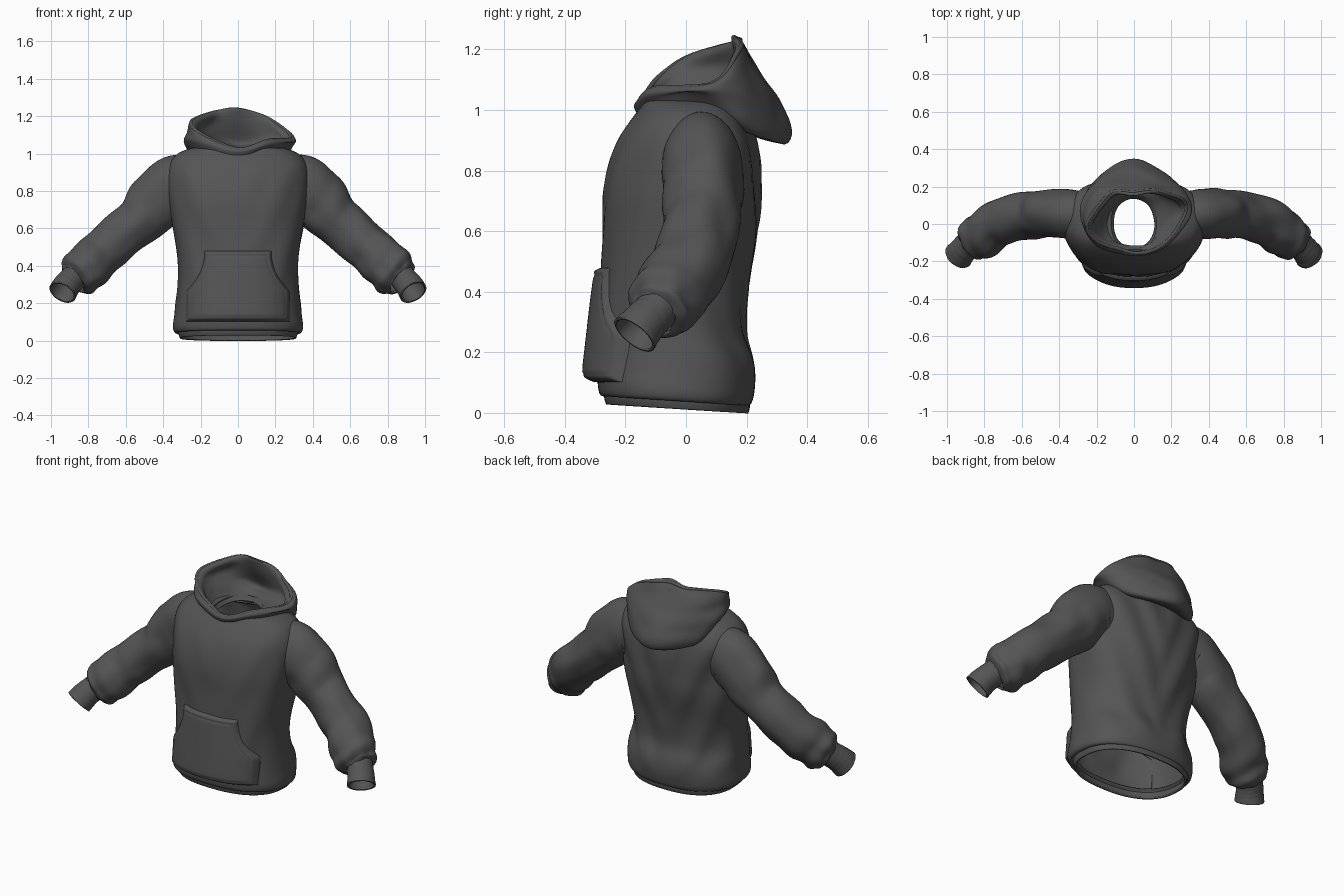
import bpy, bmesh
from math import sin, cos, pi, exp
from mathutils import Vector, noise

if "Cube" in bpy.data.objects:
    bpy.data.objects.remove(bpy.data.objects["Cube"])

GREY = (0.09, 0.09, 0.09, 1)
fabric = bpy.data.materials.new("dark grey fabric")
fabric.use_nodes = True
fabric.diffuse_color = GREY
fabric.node_tree.nodes["Principled BSDF"].inputs["Base Color"].default_value = GREY
fabric.node_tree.nodes["Principled BSDF"].inputs["Roughness"].default_value = 0.9


def spline(keys, steps, closed=False):
    """Smooth curve through keys of any dimension."""
    keys = [Vector(k) for k in keys]
    n, out = len(keys), []
    pick = (lambda i: keys[i % n]) if closed else (lambda i: keys[max(0, min(n - 1, i))])
    for i in range(n if closed else n - 1):
        a, b, c, d = (pick(i + k) for k in (-1, 0, 1, 2))
        for s in range(steps):
            t = s / steps
            out.append(b + (c - a) * t / 2 + (a * 2 - b * 5 + c * 4 - d) * t * t / 2
                       + (b * 3 - a - c * 3 + d) * t ** 3 / 2)
    return out if closed else out + [keys[-1]]


def grid_object(name, rows, closed=True, thickness=0.012):
    """Skin rows of points into one smooth sheet of cloth."""
    bm = bmesh.new()
    grid = [[bm.verts.new(p) for p in row] for row in rows]
    n = len(rows[0])
    for lo, hi in zip(grid, grid[1:]):
        for j in range(n if closed else n - 1):
            k = (j + 1) % n
            bm.faces.new((lo[j], lo[k], hi[k], hi[j]))
    bmesh.ops.recalc_face_normals(bm, faces=bm.faces)
    mesh = bpy.data.meshes.new(name)
    bm.to_mesh(mesh)
    bm.free()
    mesh.materials.append(fabric)
    obj = bpy.data.objects.new(name, mesh)
    bpy.context.collection.objects.link(obj)
    if thickness:
        mod = obj.modifiers.new("cloth thickness", "SOLIDIFY")
        mod.thickness, mod.offset = thickness, 0
    bpy.ops.object.select_all(action="DESELECT")
    obj.select_set(True)
    bpy.context.view_layer.objects.active = obj
    bpy.ops.object.shade_smooth_by_angle(angle=0.9)


def power(v, e):
    return abs(v) ** e * (1 if v > 0 else -1)


# Torso sections: height, half width, front y, back y
BODY = [(.085, .30, -.25, .19), (.06, .33, -.275, .205), (.09, .342, -.285, .218),
        (.16, .332, -.285, .222), (.27, .32, -.28, .19), (.42, .32, -.275, .2),
        (.6, .345, -.27, .23), (.72, .36, -.265, .235), (.82, .37, -.245, .235),
        (.9, .37, -.215, .225), (.96, .35, -.18, .205), (1.0, .31, -.15, .18),
        (1.025, .23, -.14, .17), (1.015, .12, -.135, .15)]
HEM = [(.03, .305, -.258, .2), (.05, .312, -.264, .205), (.08, .315, -.264, .205)]
SQUARE = 2.4


def section(z, w, front, back, folds=0):
    ring = []
    for j in range(96):
        a = 2 * pi * j / 96
        x = w * power(cos(a), 2 / SQUARE)
        y = (front + back) / 2 + (back - front) / 2 * power(sin(a), 2 / SQUARE)
        tilt = -.03 * (y + .26) / .46 * max(0, min(1, (.2 - z) / .1))
        # soft drapes: V folds on the back, slanted pulls at the front
        drape = sin(34 * (abs(x) - .45 * z)) * (.008 if sin(a) > 0 else .003)
        drape *= min(1, abs(sin(a)) * 1.5)
        drape += .009 * noise.noise(Vector((x * 6, y * 6, z * 3)))
        k = 1 + folds * drape / .3
        ring.append((x * k, y * k, z + tilt))
    return ring


def fold_weight(z):
    return max(0, min(1, (z - .1) / .1, (1 - z) / .1))


grid_object("torso", [section(*r, fold_weight(r[0])) for r in spline(BODY, 6)])
grid_object("hem_band", [section(*r) for r in spline(HEM, 3)])


# Kangaroo pocket, bulging away from the torso front
def torso_front(x, z):
    for lo, hi in zip(BODY[1:], BODY[2:]):
        if lo[0] <= z <= hi[0]:
            t = (z - lo[0]) / (hi[0] - lo[0])
            w, f, b = (p + (q - p) * t for p, q in zip(lo[1:], hi[1:]))
            return (f + b) / 2 - (b - f) / 2 * (1 - abs(x / w) ** SQUARE) ** (1 / SQUARE)


def pocket_point(u, v):
    z = .1 + .38 * v
    half = .18 + .1 * (1 - max(0, (z - .26) / .22)) ** 2.2
    x = half * u
    edge = min(half - abs(x), z - .1, .48 - z)
    puff = (.026 + .034 * (1 - v) ** .7) * (1 - .3 * u * u)
    seam = 1 - .12 * exp(-((edge - .026) / .005) ** 2)
    round_off = min(1, edge / (.012 + .012 * (1 - v)))
    lift = puff * round_off ** .5 * seam - .012 * (edge < .001)
    return (x, torso_front(x, z) - lift, z)


def spaced(n):
    return [.5 - .5 * cos(pi * i / n) for i in range(n + 1)]


grid_object("front_pocket", [[pocket_point(2 * u - 1, v) for u in spaced(60)]
                             for v in spaced(50)], closed=False, thickness=0)


# Sleeves and cuffs: path x, y, z, then the two radii
SLEEVE = [(.29, .05, .825, .12, .16), (.35, .052, .815, .125, .165),
          (.44, .055, .738, .125, .15), (.54, .05, .63, .118, .124),
          (.69, .02, .505, .12, .122), (.79, -.045, .405, .122, .122),
          (.85, -.085, .345, .105, .11), (.873, -.1, .325, .07, .075)]
CUFF = [(.845, -.06, .38, .064, .064), (.885, -.105, .33, .066, .066),
        (.915, -.14, .295, .069, .069), (.938, -.17, .258, .076, .072)]


def tube(keys, side, wrinkle):
    path = spline(keys, 12)
    rows = []
    for i, p in enumerate(path):
        lo, hi = path[max(0, i - 1)], path[min(len(path) - 1, i + 1)]
        along = Vector((hi - lo)[:3]).normalized()
        across = (Vector((0, 1, 0)) - along * along.y).normalized()
        up = along.cross(across)
        t = i / (len(path) - 1)
        row = []
        for j in range(48):
            a = 2 * pi * j / 48
            out = across * cos(a) * p[3] + up * sin(a) * p[4]
            crease = sin(t * 40 + 2.2 * sin(a + 1) + side) * (.2 + t * t) * .045
            crease += .1 * noise.noise(Vector((t * 7, cos(a) * 1.5, sin(a) * 1.5 + side)))
            crease += .05 * sin(a * 7) * max(0, t - .75) * 4
            q = Vector(p[:3]) + out * (1 + wrinkle * crease * min(1, t * 3))
            row.append((q.x * side, q.y, q.z))
        rows.append(row)
    return rows


for label, side in (("left", 1), ("right", -1)):
    grid_object(label + "_sleeve", tube(SLEEVE, side, 1))
    grid_object(label + "_cuff", tube(CUFF, side, .15), thickness=.01)

# Hood: loops run from the front centre round by the model's left
FOLD = [(0, -.16, .99), (.16, -.105, 1.025), (.27, .03, 1.05), (.21, .21, .93),
        (0, .33, .89), (-.21, .21, .93), (-.265, .03, 1.05), (-.17, -.11, 1.025)]
BULGE = [(0, -.165, 1.01), (.17, -.115, 1.05), (.305, .06, 1.065), (.235, .2, 1.03),
         (0, .335, .97), (-.22, .2, 1.04), (-.285, .04, 1.085), (-.19, -.115, 1.06)]
CROWN = [(0, -.16, 1.02), (.17, -.11, 1.065), (.3, .08, 1.08), (.22, .185, 1.12),
         (0, .265, 1.09), (-.19, .18, 1.15), (-.265, .03, 1.14), (-.2, -.1, 1.09)]
RIM = [(0, -.15, 1.025), (.16, -.105, 1.07), (.28, .085, 1.085), (.17, .17, 1.185),
       (0, .175, 1.23), (-.13, .16, 1.22), (-.245, .01, 1.175), (-.2, -.085, 1.11)]


def toward_neck(loop, amount, drop):
    return [(x * amount, .02 + (y - .02) * amount, z - drop) for x, y, z in loop]


def neck_loop(w, front, back, z_front, z_back):
    loop = []
    for k in range(8):
        c, s = cos(k * pi / 4), sin(k * pi / 4)
        loop.append((w * s, (front + back) / 2 - (back - front) / 2 * c,
                     (z_front + z_back) / 2 + (z_front - z_back) / 2 * c))
    return loop


HOOD = [neck_loop(.2, -.145, .18, .98, .96), FOLD, BULGE, CROWN, RIM,
        toward_neck(RIM, .9, .015), toward_neck(CROWN, .78, .03),
        neck_loop(.14, -.14, .16, 1.01, 1.03), neck_loop(.115, -.135, .14, .98, .99)]
loops = [spline(loop, 10, closed=True) for loop in HOOD]
columns = [spline(column, 6) for column in zip(*loops)]


def hood_fold(p):
    r = Vector((p.x, p.y - .02, 0))
    ripple = .012 * noise.noise(Vector((p.x * 7, p.y * 7, p.z * 14)))
    return p + r.normalized() * ripple


grid_object("hood", [[hood_fold(p) for p in row] for row in zip(*columns)], thickness=.008)

# Stitched edge along the hood opening
rim_path = spline(RIM, 10, closed=True)
piping = []
for i, p in enumerate(rim_path):
    along = (rim_path[(i + 1) % len(rim_path)] - rim_path[i - 1]).normalized()
    outward = along.cross(Vector((0, 0, 1))).normalized()
    up = outward.cross(along)
    piping.append([hood_fold(p) + (outward * cos(a * pi / 4) + up * sin(a * pi / 4)) * .009
                   for a in range(8)])
grid_object("hood_edge", piping + piping[:1], thickness=0)
